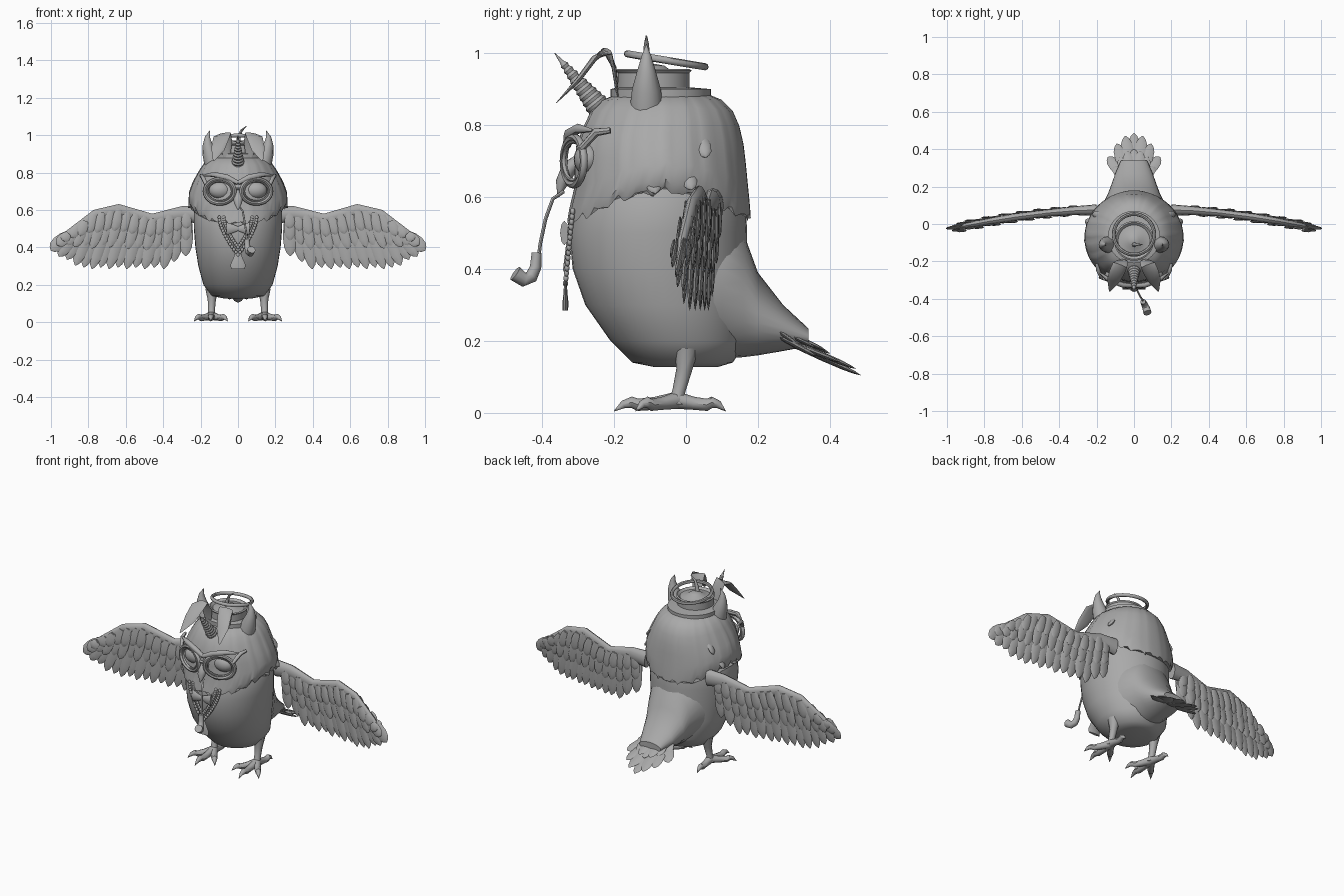
import bpy, bmesh, math
from mathutils import Vector, Matrix

cube = bpy.data.objects.get("Cube")
if cube:
    bpy.data.objects.remove(cube)

grey = bpy.data.materials.new("plain_grey")
grey.use_nodes = True
tone = (0.4, 0.4, 0.4, 1)
grey.diffuse_color = tone
grey.node_tree.nodes["Principled BSDF"].inputs["Base Color"].default_value = tone
X, Y, Z = Vector((1, 0, 0)), Vector((0, 1, 0)), Vector((0, 0, 1))


def finish(name, bm, mirror=False, angle=45):
    bmesh.ops.recalc_face_normals(bm, faces=bm.faces)
    me = bpy.data.meshes.new(name)
    bm.to_mesh(me)
    bm.free()
    me.materials.append(grey)
    me.polygons.foreach_set("use_smooth", [True] * len(me.polygons))
    me.set_sharp_from_angle(angle=math.radians(angle))
    ob = bpy.data.objects.new(name, me)
    bpy.context.collection.objects.link(ob)
    if mirror:
        ob.modifiers.new("Mirror", 'MIRROR').use_mirror_merge = False
    return ob


def skin(bm, rings, closed=False):
    """Bridge a list of equal point rings with quads and cap the ends."""
    vs = [[bm.verts.new(p) for p in r] for r in rings]
    n = len(vs[0])
    pairs = list(zip(vs, vs[1:])) + ([(vs[-1], vs[0])] if closed else [])
    for a, b in pairs:
        for i in range(n):
            j = (i + 1) % n
            bm.faces.new((a[i], a[j], b[j], b[i]))
    if not closed:
        bm.faces.new(vs[0])
        bm.faces.new(vs[-1])


def ellipse(c, u, v, n):
    c = Vector(c)
    return [c + u * math.cos(k * math.tau / n) + v * math.sin(k * math.tau / n) for k in range(n)]


def tube(bm, pts, radii, side=X, flat=1, n=8, closed=False):
    """Sweep an ellipse along a path; flat scales the depth across the side axis."""
    pts = [Vector(p) for p in pts]
    m, rings = len(pts), []
    for i, p in enumerate(pts):
        a = pts[i - 1] if i or closed else p
        b = pts[(i + 1) % m] if i < m - 1 or closed else p
        t = (b - a).normalized()
        u = (side - t * side.dot(t)).normalized()
        r = radii[i] if isinstance(radii, (list, tuple)) else radii
        rings.append(ellipse(p, u * r, t.cross(u) * r * flat, n))
    skin(bm, rings, closed)


def feather(bm, root, tip, width, side, flat=0.22):
    root, tip = Vector(root), Vector(tip)
    tube(bm, [root.lerp(tip, t) for t in (0, .25, .55, .8, .93, 1)],
         [width * k for k in (.5, .85, 1, .85, .5, .08)], side, flat)


def ball(bm, c, s):
    bmesh.ops.create_uvsphere(bm, u_segments=20, v_segments=12, radius=1,
                              matrix=Matrix.Translation(c) @ Matrix.Diagonal((*s, 1)))


# Body: z, front y, back y, half width
bm = bmesh.new()
body = [(.128, -.09, .09, .08), (.14, -.15, .13, .14), (.2, -.21, .17, .185), (.3, -.28, .17, .212),
        (.4, -.315, .17, .228), (.5, -.325, .17, .236), (.6, -.31, .165, .236), (.7, -.25, .13, .18)]
skin(bm, [ellipse((0, (f + b) / 2, z), X * w, Y * (b - f) / 2, 40) for z, f, b, w in body])
finish("body", bm)

# Rump: y, bottom z, top z, half width
bm = bmesh.new()
rump = [(0, .14, .56, .2), (.1, .15, .56, .17), (.16, .155, .5, .14), (.2, .16, .39, .125),
        (.27, .172, .3, .1), (.34, .185, .235, .07)]
skin(bm, [ellipse((0, y, (b + t) / 2), X * w, Z * (t - b) / 2, 28) for y, b, t, w in rump])
finish("rump", bm)

# Head hood with a ragged lower edge
def edge_height(a):
    s, c = abs(math.cos(a)), math.sin(a)
    return .53 + .085 * s ** 3 + .015 * max(c, 0) + .009 * math.sin(a * 23) + .006 * math.sin(a * 37)

bm = bmesh.new()
head = [(.55, -.33, .18, .25), (.58, -.325, .178, .265), (.64, -.31, .172, .262), (.7, -.31, .166, .245),
        (.75, -.305, .16, .225), (.8, -.285, .148, .202), (.84, -.265, .13, .18), (.87, -.235, .1, .15),
        (.887, -.19, .06, .11), (.893, -.12, 0, .05)]
rings = []
for z, f, b, w in head:
    ring = ellipse((0, (f + b) / 2, z), X * w, Y * (b - f) / 2, 96)
    for k, p in enumerate(ring):
        e = edge_height(k * math.tau / 96)
        p.z = e + (z - .55) * (.893 - e) / (.893 - .55)
    rings.append(ring)
skin(bm, rings)
finish("head", bm)

# Cheek tufts
bm = bmesh.new()
for y, z in ((-.12, .77), (-.06, .71), (.04, .75), (-.1, .65), (0, .66)):
    x = .262 - max(z - .64, 0) * .45
    feather(bm, (x - .04, y, z + .025), (x + .008, y + .015, z - .04), .022, Y, .5)
finish("cheek_tufts", bm, True)

# Wings: arm along the leading edge, then layered feathers
lead = [(.2, .6), (.3, .605), (.46, .575), (.64, .625), (.76, .6), (.9, .5), (.98, .41)]

def lead_z(x):
    for (a, p), (b, q) in zip(lead, lead[1:]):
        if x <= b:
            return p + (q - p) * (x - a) / (b - a)
    return lead[-1][1]

def wing_y(x):
    return .075 - .105 * max((x - .22) / .78, 0) ** 1.6

bm = bmesh.new()
tube(bm, [(x, wing_y(x), z - .025) for x, z in lead], [.05, .04, .03, .032, .028, .022, .008], Z, .6, 12)
finish("wing_arm", bm, True)
for name, length, width, shift, count in (("flight_feathers", 1, .038, 0, 16),
                                          ("covert_feathers", .64, .032, .012, 15),
                                          ("shoulder_feathers", .36, .028, .02, 15)):
    bm = bmesh.new()
    for i in range(count):
        t = i / (count - 1)
        rx, tx = .275 + .63 * t, .28 + .72 * t ** .9
        tz = .285 + .07 * (1 - min(t / .12, 1)) + .09 * max(t - .75, 0) / .25 + .008 * (i % 2)
        root = Vector((rx, wing_y(rx), lead_z(rx) - .02))
        tip = root.lerp(Vector((tx, wing_y(tx), tz)), length)
        for s in ((0,) if shift == 0 else (-shift, shift)):
            off = Y * (s + .006 * (i % 2) - .003)
            feather(bm, root + off, tip + off, width, X + Z * .3)
    finish(name, bm, True)

# Tail fan in two layers
bm = bmesh.new()
for i in range(-3, 4):
    a = abs(i)
    feather(bm, (i * .015, .25, .21 + .006 * (a % 2)),
            (i * .046, .485 - .014 * a * a, .105 + .018 * a), .036, X)
    feather(bm, (i * .014, .24, .24), (i * .036, .4 - .01 * a * a, .165 + .008 * a), .032, X)
finish("tail_feathers", bm)

# Legs and clawed toes
bm = bmesh.new()
tube(bm, [(.14, 0, .18), (.14, -.005, .12), (.142, -.02, .06), (.142, -.025, .025)], [.035, .022, .018, .026])
for x, y in ((.145, -.2), (.235, -.14), (.055, -.14), (.15, .11)):
    root, tip = Vector((.142, -.025, .035)), Vector((x, y, .005))
    tube(bm, [root.lerp(tip, t) + Z * h for t, h in ((0, 0), (.35, .002), (.62, .006), (.72, .016), (.85, .014), (1, 0))],
         [.024, .018, .017, .016, .011, .001], X + Y * .1)
finish("legs", bm, True)

# Face: eyes, spectacles, brows and beak
bm = bmesh.new()
ball(bm, (.095, -.272, .705), (.06, .04, .045))
finish("eyes", bm, True)
bm = bmesh.new()
for r, k in ((.011, 1), (.006, .82)):
    tube(bm, [(.098 + .08 * k * math.cos(a), -.312 + .028 * math.cos(a), .7 + .066 * k * math.sin(a))
              for a in (i * math.tau / 32 for i in range(32))], r, Y, closed=True)
tube(bm, [(-.01, -.34, .715), (.02, -.338, .715)], .008, Y)
tube(bm, [(.17, -.29, .735), (.19, -.25, .78), (.2, -.21, .785)], [.01, .012, .008], Z)
finish("spectacles", bm, True)
bm = bmesh.new()
tube(bm, [(0, -.33, .745), (.06, -.325, .775), (.13, -.3, .79), (.185, -.26, .785)], [.012, .015, .014, .004], Z)
finish("brows", bm, True)
bm = bmesh.new()
tube(bm, [(0, -.29, .71), (0, -.325, .68), (0, -.345, .64), (0, -.355, .6)], [.018, .028, .022, .003], X, .8, 12)
finish("beak", bm)

# Smoking pipe
bm = bmesh.new()
tube(bm, [(.01, -.34, .615), (.025, -.37, .595), (.035, -.39, .54), (.045, -.405, .47), (.048, -.41, .43)], .005)
tube(bm, [(.048, -.415, .445), (.05, -.418, .405), (.056, -.43, .378), (.065, -.45, .37), (.072, -.475, .388)],
     [.014, .016, .018, .02, .022], X, 1, 12)
finish("smoking_pipe", bm)

# Neck chains with pendant, and bow tie
bm = bmesh.new()
for w, low in ((.1, .36), (.075, .4)):
    for i in range(15):
        t = i / 14
        ball(bm, (w * (1 - t ** 1.6), -.315 - .02 * t, .56 + (low - .56) * t), (.009, .007, .01))
finish("neck_chains", bm, True)
bm = bmesh.new()
tube(bm, [(0, -.335, z) for z in (.38, .35, .33, .31, .285)], [.012, .022, .03, .04, .038], X, .2)
finish("pendant", bm)
bm = bmesh.new()
tube(bm, [(0, -.34, .5), (.025, -.342, .5), (.06, -.338, .5)], [.012, .022, .034], Z, .35)
finish("bow_tie", bm, True)

# Curved side horns
bm = bmesh.new()
tube(bm, [(.135, -.11, .85), (.15, -.11, .9), (.163, -.11, .95), (.163, -.11, .99), (.15, -.11, 1.025)],
     [.046, .04, .026, .014, .001], X, 1, 16)
finish("side_horns", bm, True)

# Ringed forehead horn
bm = bmesh.new()
base, tip, steps = Vector((0, -.235, .84)), Vector((0, -.365, 1.0)), 24
tube(bm, [base.lerp(tip, i / steps) for i in range(steps + 1)],
     [.033 * (1 - i / steps) + .001 + (.004 if i % 2 and i < 20 else 0) for i in range(steps + 1)], X, 1, 16)
finish("forehead_horn", bm)

# Floppy ears folded forward
bm = bmesh.new()
tube(bm, [(.06, -.19, .88), (.065, -.2, .96), (.075, -.22, 1.005), (.09, -.255, .985), (.108, -.3, .925), (.13, -.36, .862)],
     [.018, .034, .04, .042, .036, .004], X, .2, 12)
finish("floppy_ears", bm, True)

# Small hat with rolled brim
bm = bmesh.new()
skin(bm, [ellipse((0, -.09 + y, z), X * r, Y * r, 40) for z, r, y in
          ((.875, .14, .02), (.9, .14, .02), (.905, .1, 0), (.945, .1, 0), (.952, .106, 0),
           (.956, .098, 0), (.945, .085, 0), (.95, .05, 0), (.965, .03, 0), (.97, .005, 0))])
finish("hat", bm, angle=35)
bm = bmesh.new()
tube(bm, [(0, -.11, .95), (.005, -.11, .99), (.018, -.11, 1.025), (.045, -.11, 1.048)], [.014, .01, .007, .002], Y)
finish("hat_stalk", bm)

# Tilted halo
bm = bmesh.new()
tube(bm, [(.108 * math.cos(a), -.055 + .108 * math.sin(a), .98 - .018 * math.sin(a))
          for a in (i * math.tau / 40 for i in range(40))], .01, Z, closed=True)
finish("halo", bm)
